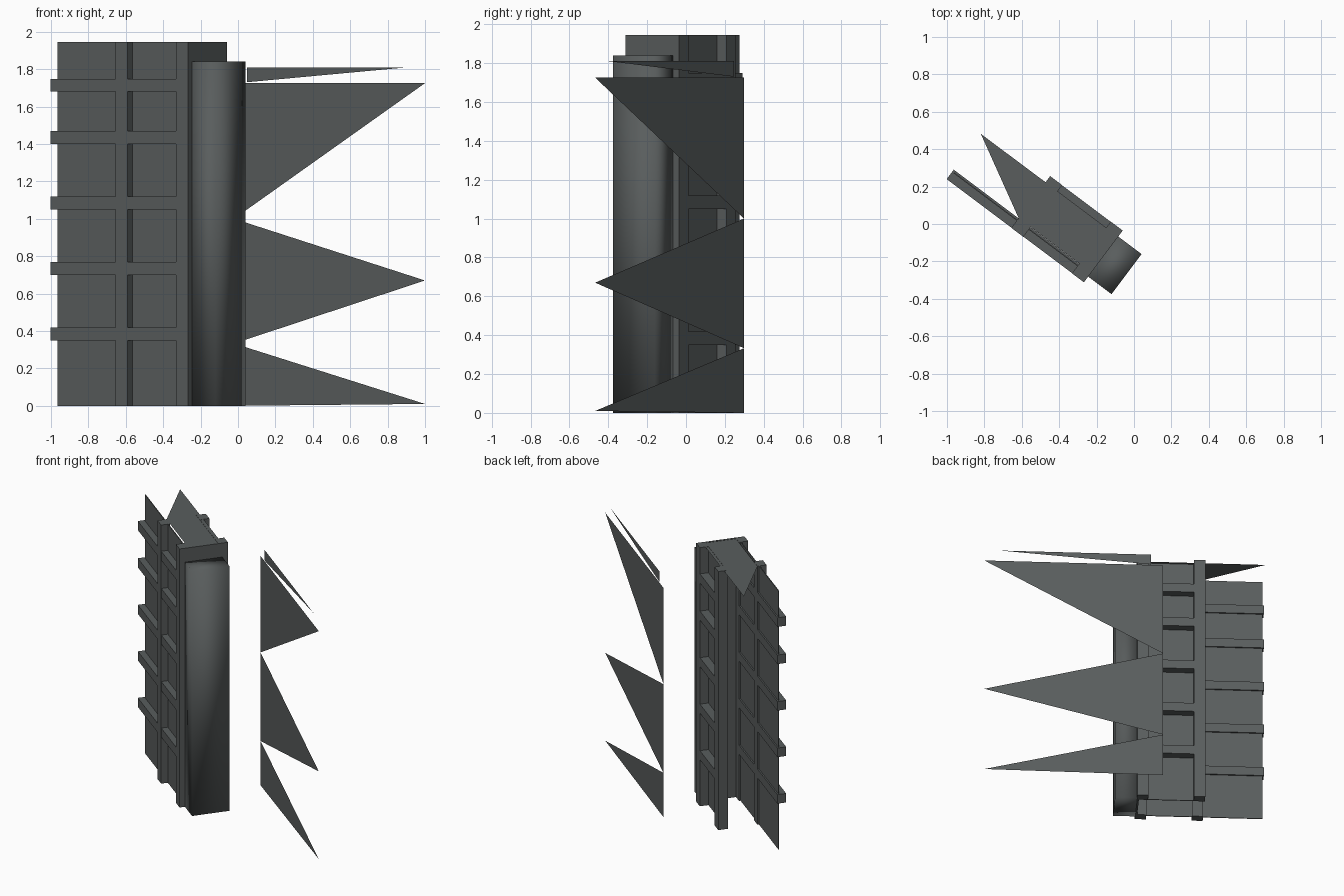
import bpy
import math

cube = bpy.data.objects.get("Cube")
if cube:
    bpy.data.objects.remove(cube, do_unlink=True)

# The whole structure is laid out square, then turned about the vertical
TURN = -math.atan2(0.6, 0.8)
HEIGHT = 1.945

grey = bpy.data.materials.new("dark grey")
colour = (0.1, 0.11, 0.11, 1.0)
grey.diffuse_color = colour
grey.use_nodes = True
shader = grey.node_tree.nodes["Principled BSDF"]
shader.inputs["Base Color"].default_value = colour
shader.inputs["Roughness"].default_value = 0.8


def add_mesh(name, verts, faces, smooth=False):
    mesh = bpy.data.meshes.new(name)
    mesh.from_pydata(verts, [], faces)
    mesh.materials.append(grey)
    for poly in mesh.polygons:
        poly.use_smooth = smooth
    obj = bpy.data.objects.new(name, mesh)
    obj.rotation_euler.z = TURN
    bpy.context.collection.objects.link(obj)
    return obj


def box(name, us, vs, zs, smooth=False):
    verts = [(u, v, z) for z in zs for u, v in
             ((us[0], vs[0]), (us[1], vs[0]), (us[1], vs[1]), (us[0], vs[1]))]
    sides = [(i, (i + 1) % 4, (i + 1) % 4 + 4, i + 4) for i in range(4)]
    return add_mesh(name, verts, [(3, 2, 1, 0), (4, 5, 6, 7)] + sides, smooth)


# Main extents along the wall and through its depth
LEFT, INNER, END = -0.935, -0.512, -0.03
FRONT = (-0.41, -0.345)
BACK = (-0.132, -0.064)
FULL = (0, HEIGHT)

# Wall sheets
box("front_panel", (LEFT, END), (-0.362, -0.356), FULL)
box("back_panel", (INNER, END), (BACK[0], BACK[0] + 0.006), FULL)
box("end_wall", (END - 0.012, END + 0.003), (FRONT[0], BACK[1]), FULL)

# Corner posts and horizontal ribs on both sides of the wall
for side, depth, rib_left in (("front", FRONT, -0.945), ("back", BACK, INNER)):
    box(side + "_outer_post", (INNER, INNER + 0.08), depth, FULL)
    box(side + "_inner_post", (END - 0.077, END), depth, FULL)
    for i, z in enumerate((0.35, 0.7, 1.05, 1.4, 1.68)):
        box(f"{side}_rib_{i + 1}", (rib_left, END - 0.002),
            (depth[0] + 0.001, depth[1] - 0.001), (z, z + 0.068))

# Rounded-looking pillar at the end of the wall
box("end_pillar", (END, 0.129), (-0.372, -0.104), (0, 1.84), smooth=True)

# Roof sheet with its pointed overhang
roof_z = HEIGHT - 0.002
add_mesh("roof", [(u, v, roof_z) for u, v in
                  ((INNER, -0.345), (END, -0.345), (END, -0.105), (INNER, -0.105))],
         [(0, 1, 2, 3)])
add_mesh("roof_point", [(INNER, -0.345, roof_z), (INNER, -0.105, roof_z),
                        (-0.944, -0.106, roof_z)], [(0, 1, 2)])

# Detached shards standing in one upright plane
SHARD_V = 0.226
shards = {
    "lower_shard": ((-0.196, 0), (1.08, 0.01), (-0.196, 0.333)),
    "middle_shard": ((-0.196, 0.333), (1.08, 0.67), (-0.196, 1.0)),
    "upper_shard": ((-0.196, 1.0), (1.08, 1.725), (-0.196, 1.725)),
    "top_sliver": ((-0.11, 1.73), (0.968, 1.81), (-0.11, 1.81)),
}
for name, points in shards.items():
    add_mesh(name, [(u, SHARD_V, z) for u, z in points], [(0, 1, 2)])
